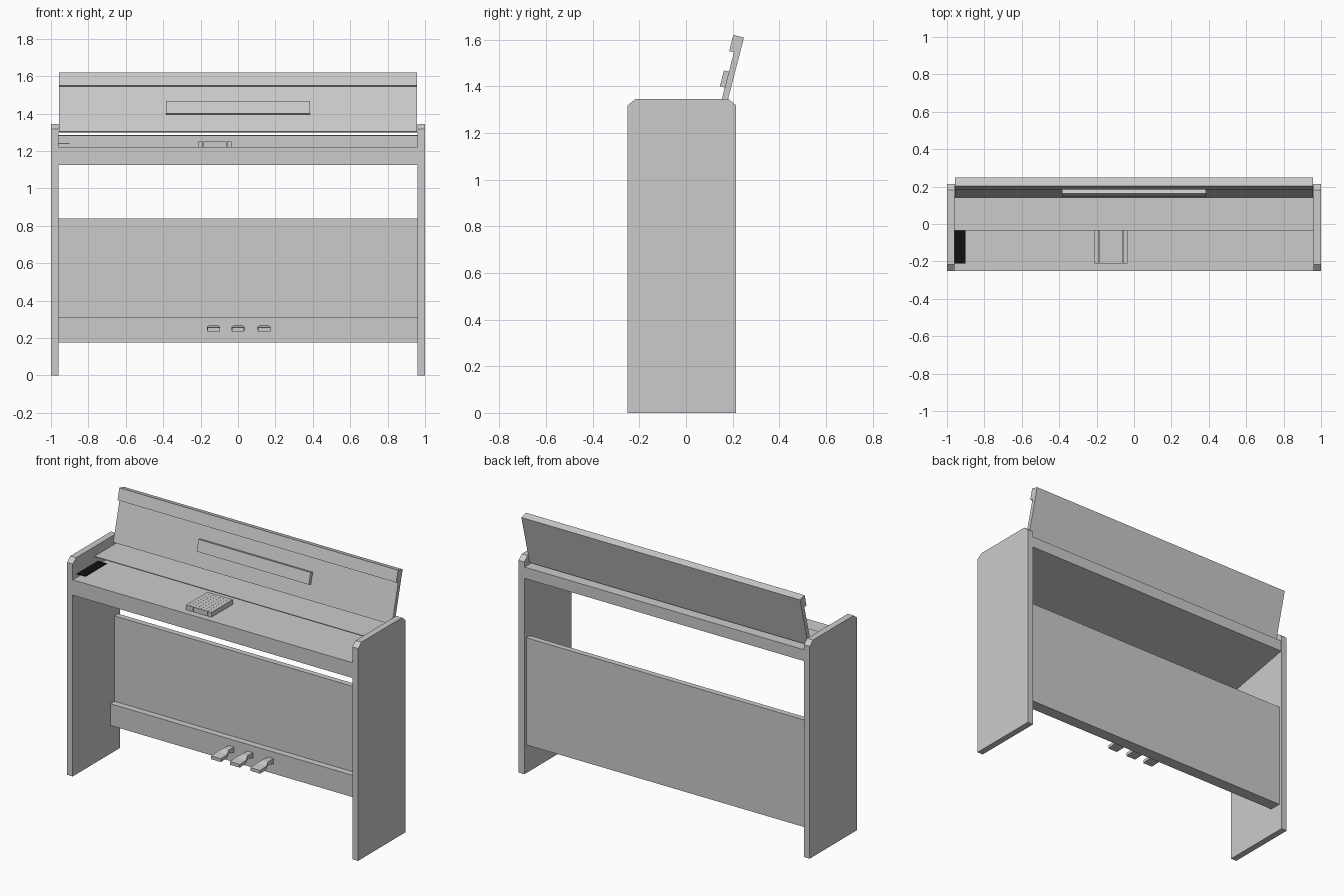
import bpy, bmesh

if "Cube" in bpy.data.objects:
    bpy.data.objects.remove(bpy.data.objects["Cube"])


def make_object(name, bm):
    bmesh.ops.recalc_face_normals(bm, faces=bm.faces)
    mesh = bpy.data.meshes.new(name)
    bm.to_mesh(mesh)
    bm.free()
    obj = bpy.data.objects.new(name, mesh)
    bpy.context.collection.objects.link(obj)
    return obj


def extrude_x(name, profile, x0, x1):
    """Extrude a closed (y, z) profile from x0 to x1."""
    bm = bmesh.new()
    face = bm.faces.new([bm.verts.new((x0, y, z)) for y, z in profile])
    new = bmesh.ops.extrude_face_region(bm, geom=[face])["geom"]
    verts = [v for v in new if isinstance(v, bmesh.types.BMVert)]
    bmesh.ops.translate(bm, verts=verts, vec=(x1 - x0, 0, 0))
    return make_object(name, bm)


def box(name, x0, x1, y0, y1, z0, z1):
    return extrude_x(name, [(y0, z0), (y1, z0), (y1, z1), (y0, z1)], x0, x1)


def loft_y(name, x, stations):
    """Join rectangular sections (y, half width, bottom z, top z)."""
    bm = bmesh.new()
    rings = [[bm.verts.new((x + sx * w, y, z)) for sx, z in
              ((-1, lo), (1, lo), (1, hi), (-1, hi))]
             for y, w, lo, hi in stations]
    for a, b in zip(rings, rings[1:]):
        for i in range(4):
            j = (i + 1) % 4
            bm.faces.new((a[i], a[j], b[j], b[i]))
    bm.faces.new(rings[0])
    bm.faces.new(rings[-1])
    return make_object(name, bm)


W = 0.96      # inner half width between the side panels

# Side panels with clipped top corners
side = [(-0.25, 0), (0.215, 0), (0.215, 1.318), (0.182, 1.345),
        (-0.217, 1.345), (-0.25, 1.318)]
extrude_x("side_panel_left", side, -1.0, -W)
extrude_x("side_panel_right", side, W, 1.0)

# Lower back panel and the rail carrying the pedals
box("lower_panel", -W, W, 0.16, 0.195, 0.175, 0.84)
box("pedal_rail", -W, W, 0.12, 0.16, 0.175, 0.31)

# Key bed, wedge shaped below, with back wall and thin cover over the rear
extrude_x("key_bed", [(-0.25, 1.125), (0.212, 1.215), (0.212, 1.285),
                      (-0.035, 1.285), (-0.035, 1.28), (0.20, 1.28),
                      (0.20, 1.22), (-0.25, 1.22)], -W, W)

# Short group of keys and the dark end strip
for i in range(7):
    x = -0.21 + i * 0.025
    box(f"key_{i + 1}", x, x + 0.0242, -0.21, 0.0, 1.219, 1.25)
strip = box("dark_end_strip", -W, -0.90, -0.21, 0.0, 1.24, 1.243)
black = bpy.data.materials.new("black")
black.diffuse_color = (0.005, 0.005, 0.005, 1)
black.use_nodes = True
black.node_tree.nodes["Principled BSDF"].inputs["Base Color"].default_value = black.diffuse_color
strip.data.materials.append(black)


# Tilted lid: points measured out from the front face and along it
def tilted(u0, u1, t0, t1):
    s, c = 0.25, 0.968
    return [(0.142 + s * u + c * t, 1.30 + c * u - s * t)
            for u, t in ((u0, t0), (u0, t1), (u1, t1), (u1, t0))]


LW = 0.957
extrude_x("lid", tilted(0.004, 0.325, 0, 0.026), -LW, LW)
extrude_x("lid_top_lip", tilted(0.253, 0.325, -0.021, 0), -LW, LW)
extrude_x("music_ledge", tilted(0.097, 0.168, -0.022, 0), -0.385, 0.385)

# Three pedals
for n, x in (("left", -0.13), ("middle", 0.0), ("right", 0.14)):
    loft_y(f"pedal_{n}", x, [(-0.03, 0.033, 0.236, 0.256),
                             (0.03, 0.035, 0.240, 0.260),
                             (0.065, 0.02, 0.250, 0.270),
                             (0.125, 0.02, 0.235, 0.268)])
